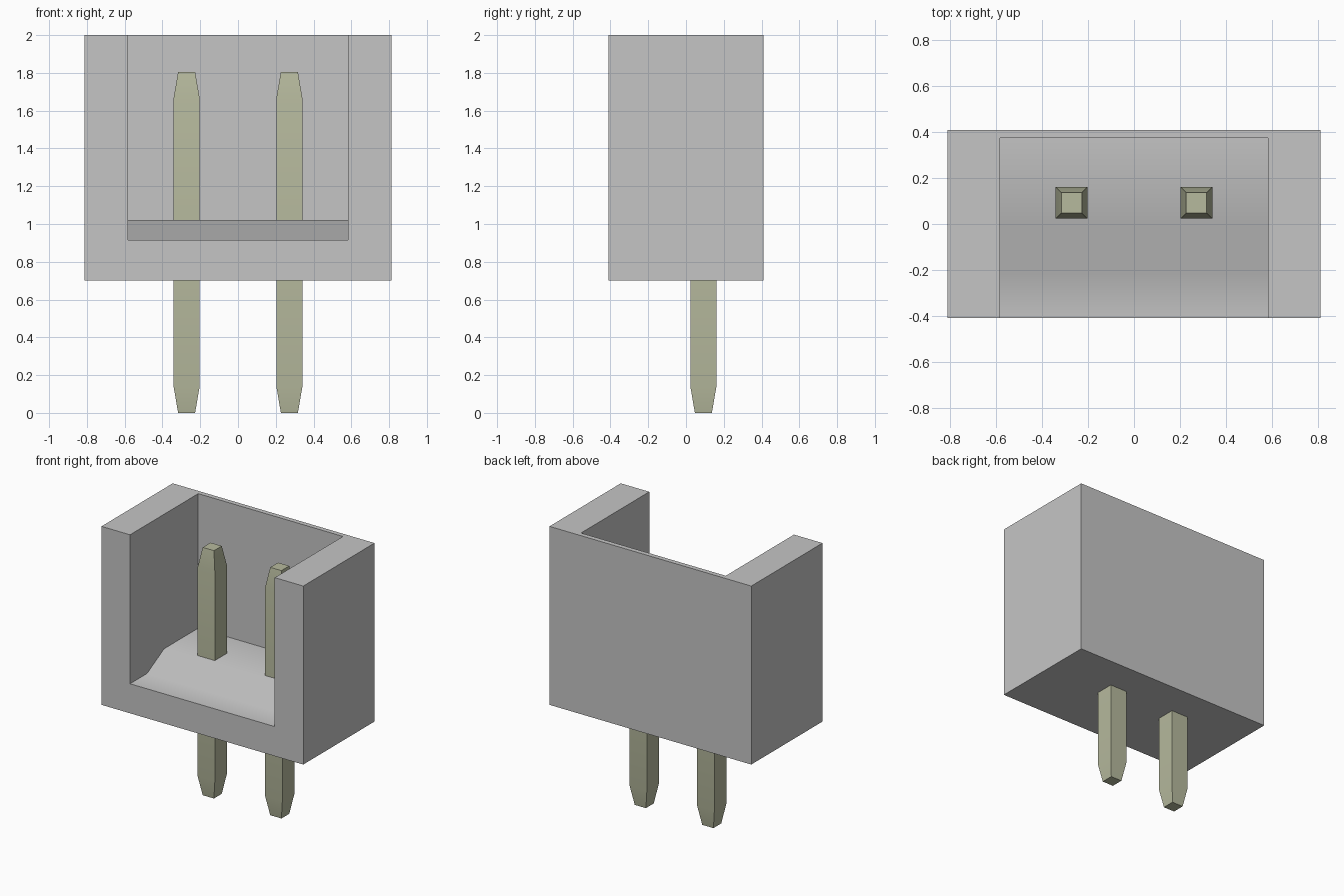
import bpy, bmesh, math

if "Cube" in bpy.data.objects:
    bpy.data.objects.remove(bpy.data.objects["Cube"], do_unlink=True)


def material(name, rgb):
    m = bpy.data.materials.new(name)
    m.diffuse_color = (*rgb, 1)
    m.use_nodes = True
    m.node_tree.nodes["Principled BSDF"].inputs["Base Color"].default_value = (*rgb, 1)
    return m


def loft(name, rings, mat):
    """Closed solid through a list of vertex rings of equal length."""
    bm = bmesh.new()
    loops = [[bm.verts.new(p) for p in ring] for ring in rings]
    for a, b in zip(loops, loops[1:]):
        for i in range(len(a)):
            j = (i + 1) % len(a)
            bm.faces.new((a[i], a[j], b[j], b[i]))
    bm.faces.new(loops[0])
    bm.faces.new(loops[-1])
    bmesh.ops.recalc_face_normals(bm, faces=bm.faces)
    mesh = bpy.data.meshes.new(name)
    bm.to_mesh(mesh)
    bm.free()
    mesh.materials.append(mat)
    obj = bpy.data.objects.new(name, mesh)
    bpy.context.collection.objects.link(obj)
    return obj


def rect(cx, cy, hx, hy, z):
    return [(cx + sx * hx, cy + sy * hy, z)
            for sx, sy in ((-1, -1), (1, -1), (1, 1), (-1, 1))]


def smooth(obj, degrees):
    bpy.ops.object.select_all(action='DESELECT')
    obj.select_set(True)
    bpy.context.view_layer.objects.active = obj
    bpy.ops.object.shade_smooth_by_angle(angle=math.radians(degrees))


grey = material("grey plastic", (0.56, 0.56, 0.56))
metal = material("pale olive metal", (0.47, 0.49, 0.34))

# Housing block
housing = loft("housing", [rect(0, 0, 0.813, 0.41, z) for z in (0.7, 2.0)], grey)

# Cavity open at the front and top, with a ramp in its floor
profile = [(-0.6, 0.915), (-0.214, 0.915), (-0.018, 1.02),
           (0.375, 1.02), (0.375, 2.3), (-0.6, 2.3)]
cutter = loft("cavity_cutter", [[(x, y, z) for y, z in profile]
                                for x in (-0.583, 0.583)], grey)
cutter.hide_render = True
cut = housing.modifiers.new("cavity", 'BOOLEAN')
cut.operation = 'DIFFERENCE'
cut.solver = 'EXACT'
cut.object = cutter
bpy.context.view_layer.objects.active = housing
bpy.ops.object.modifier_apply(modifier=cut.name)
bpy.data.objects.remove(cutter, do_unlink=True)
smooth(housing, 35)

# Square pins with tapered ends, running through the housing floor
sections = [(0, 0.045), (0.14, 0.069), (1.665, 0.069), (1.805, 0.045)]
for name, x in (("left_pin", 0.272), ("right_pin", -0.272)):
    pin = loft(name, [rect(x, 0.092, h, h, z) for z, h in sections], metal)
    smooth(pin, 35)
